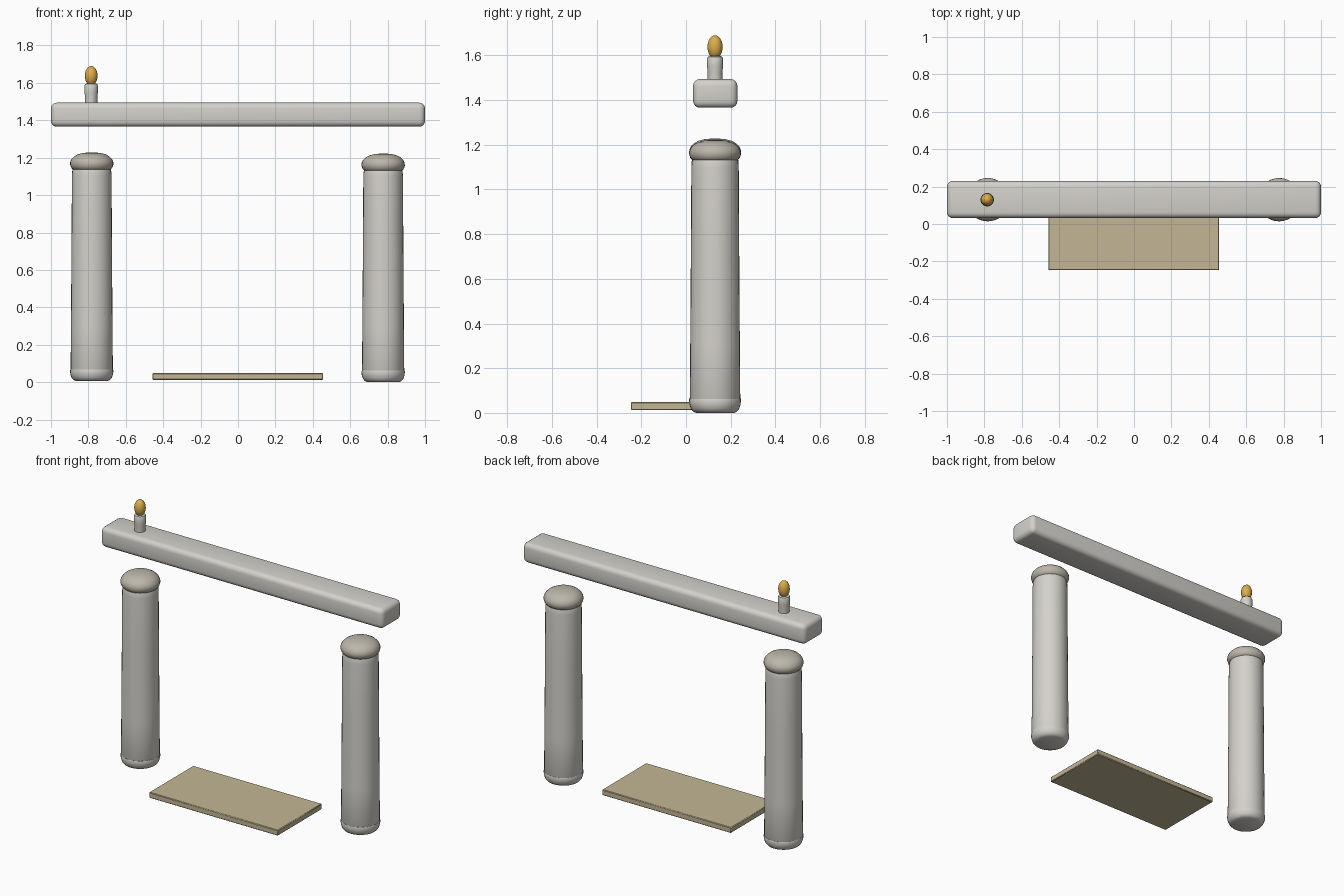
import bpy, bmesh, math
from mathutils import Matrix

if "Cube" in bpy.data.objects:
    bpy.data.objects.remove(bpy.data.objects["Cube"])

YC = 0.13  # shared depth line of columns, beam and candle


def material(name, rgb):
    m = bpy.data.materials.new(name)
    m.diffuse_color = (*rgb, 1)
    m.use_nodes = True
    m.node_tree.nodes["Principled BSDF"].inputs["Base Color"].default_value = m.diffuse_color
    return m


STONE = material("pale_stone", (0.66, 0.64, 0.60))
CAP = material("cap_stone", (0.50, 0.47, 0.40))
TAN = material("tan_slab", (0.55, 0.47, 0.30))
GOLD = material("gold", (0.72, 0.42, 0.07))


def finish(name, bm, mat, angle=40):
    bmesh.ops.recalc_face_normals(bm, faces=bm.faces[:])
    me = bpy.data.meshes.new(name)
    bm.to_mesh(me)
    bm.free()
    me.materials.append(mat)
    ob = bpy.data.objects.new(name, me)
    bpy.context.collection.objects.link(ob)
    bpy.ops.object.select_all(action='DESELECT')
    ob.select_set(True)
    bpy.context.view_layer.objects.active = ob
    bpy.ops.object.shade_smooth_by_angle(angle=math.radians(angle))
    return ob


def lathe(name, profile, loc, mat, sides=32):
    """Closed solid of revolution from (radius, z) pairs, bottom to top."""
    bm = bmesh.new()
    rings = [[bm.verts.new((r * math.cos(2 * math.pi * i / sides),
                            r * math.sin(2 * math.pi * i / sides), z))
              for i in range(sides)] for r, z in profile]
    for a, b in zip(rings, rings[1:]):
        for i in range(sides):
            j = (i + 1) % sides
            bm.faces.new((a[i], a[j], b[j], b[i]))
    bm.faces.new(rings[0])
    bm.faces.new(rings[-1])
    ob = finish(name, bm, mat)
    ob.location = loc
    return ob


def box(name, lo, hi, bevel, segments, mat):
    bm = bmesh.new()
    size = [h - l for l, h in zip(lo, hi)]
    mid = [(h + l) / 2 for l, h in zip(lo, hi)]
    bmesh.ops.create_cube(bm, size=1, matrix=Matrix.Diagonal((*size, 1)))
    bmesh.ops.bevel(bm, geom=bm.edges[:], offset=bevel, segments=segments,
                    profile=0.5, affect='EDGES')
    ob = finish(name, bm, mat)
    ob.location = mid
    return ob


base = [(0.085, 0.0), (0.098, 0.006), (0.108, 0.018), (0.114, 0.036),
        (0.116, 0.054), (0.114, 0.062)]
shaft = [(0.105, 0.04), (0.113, 0.058), (0.111, 0.30), (0.108, 0.75),
         (0.106, 1.10), (0.104, 1.125), (0.098, 1.145)]
cap = [(0.085, 1.125), (0.100, 1.130), (0.111, 1.142), (0.116, 1.158),
       (0.115, 1.172), (0.108, 1.187), (0.094, 1.201), (0.074, 1.212),
       (0.048, 1.219), (0.015, 1.222)]

# Two columns: rounded foot, tapered shaft, domed cap
for side, x, z in (("left", -0.782, 0.006), ("right", 0.776, 0.0)):
    loc = (x, YC, z)
    lathe(side + "_column_foot", base, loc, STONE)
    lathe(side + "_column_shaft", shaft, loc, STONE)
    lathe(side + "_column_cap", cap, loc, CAP)

# Rounded beam floating above the columns
box("mantel_beam", (-1, 0.032, 1.366), (1, 0.23, 1.494), 0.03, 4, STONE)

# Thin floor slab
box("hearth_slab", (-0.458, -0.247, 0.012), (0.455, 0.20, 0.048), 0.004, 1, TAN)

# Candle with its flame
candle = [(0.033, 1.48), (0.033, 1.53), (0.036, 1.55), (0.036, 1.585),
          (0.032, 1.594), (0.024, 1.597)]
lathe("candle", candle, (-0.785, YC, 0), STONE, 24)
flame = [(max(0.034 * math.sin(math.pi * k / 12), 0.001),
          1.638 - 0.052 * math.cos(math.pi * k / 12)) for k in range(13)]
lathe("candle_flame", flame, (-0.785, YC, 0), GOLD, 24)
